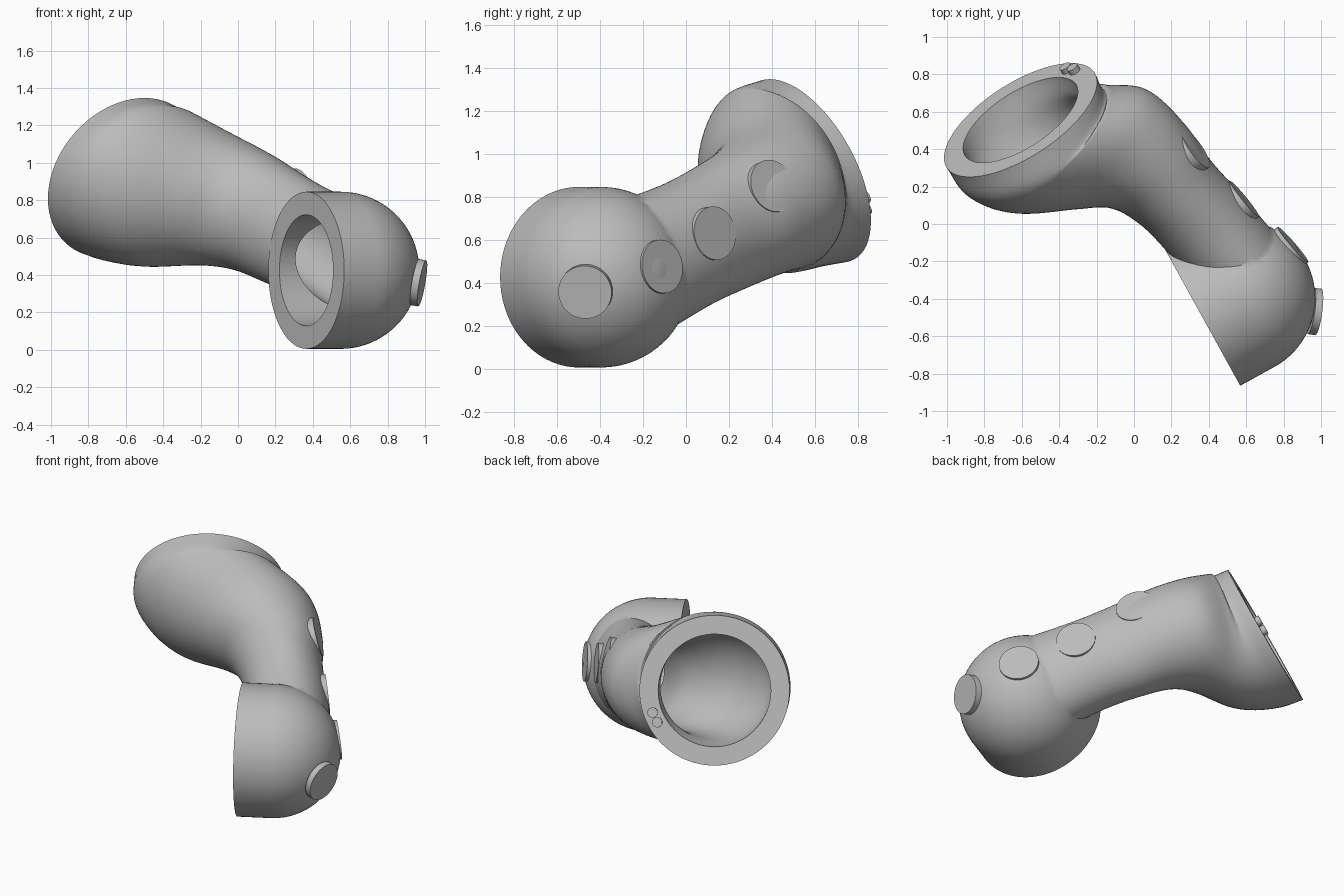
import bpy, bmesh, math
from mathutils import Vector

if "Cube" in bpy.data.objects:
    bpy.data.objects.remove(bpy.data.objects["Cube"])

grey = bpy.data.materials.new("matte_grey")
grey.use_nodes = True
grey.diffuse_color = (0.5, 0.5, 0.5, 1)
grey.node_tree.nodes["Principled BSDF"].inputs["Base Color"].default_value = (0.5, 0.5, 0.5, 1)

SIDES = 72


def frame(normal):
    n = Vector(normal).normalized()
    side = n.cross(Vector((0, 0, 1))).normalized()
    return n, side, side.cross(n)


def loft(name, sections):
    """Closed solid through elliptical sections (centre, normal, half width, half height)."""
    bm = bmesh.new()
    rings = []
    for centre, normal, rw, rh in sections:
        n, side, up = frame(normal)
        angles = [2 * math.pi * i / SIDES for i in range(SIDES)]
        rings.append([bm.verts.new(Vector(centre) + side * rw * math.cos(a) + up * rh * math.sin(a))
                      for a in angles])
    for a, b in zip(rings, rings[1:]):
        for i in range(SIDES):
            j = (i + 1) % SIDES
            bm.faces.new((a[i], a[j], b[j], b[i]))
    bm.faces.new(rings[0])
    bm.faces.new(rings[-1])
    bmesh.ops.recalc_face_normals(bm, faces=bm.faces)
    mesh = bpy.data.meshes.new(name)
    bm.to_mesh(mesh)
    bm.free()
    mesh.materials.append(grey)
    obj = bpy.data.objects.new(name, mesh)
    bpy.context.collection.objects.link(obj)
    return obj


def smooth_sections(keys, steps=8):
    """Catmull-Rom blend of the key sections."""
    rows = [Vector((*c, *Vector(n).normalized(), w, h)) for c, n, w, h in keys]
    rows = [rows[0] * 2 - rows[1]] + rows + [rows[-1] * 2 - rows[-2]]
    out = []
    for k in range(1, len(rows) - 2):
        p, q, r, s = rows[k - 1:k + 3]
        for i in range(steps + (k == len(rows) - 3)):
            t = i / steps
            v = (q * 2 + (r - p) * t + (p * 2 - q * 5 + r * 4 - s) * t ** 2
                 + (q * 3 - p - r * 3 + s) * t ** 3) / 2
            out.append((v[0:3], v[3:6], v[6], v[7]))
    return out


def dome_sections(radius, start):
    """Straight collar closed by a hemisphere, along the lower opening's axis."""
    axis = Vector(LOW_AXIS).normalized()
    steps = [(start, radius)]
    for i in range(25):
        a = math.radians(89) * i / 24
        steps.append((0.21 + radius * math.sin(a), radius * math.cos(a)))
    return [(Vector(LOW_CENTRE) + axis * t, axis, r, r) for t, r in steps]


def boolean(target, tool, operation):
    tool.hide_render = True
    mod = target.modifiers.new(operation.lower(), "BOOLEAN")
    mod.operation = operation
    mod.solver = "EXACT"
    mod.object = tool
    bpy.context.view_layer.objects.active = target
    bpy.ops.object.modifier_apply(modifier=mod.name)
    bpy.data.objects.remove(tool)


def disc(name, centre, normal, radius, depth):
    n = Vector(normal).normalized()
    c = Vector(centre)
    return loft(name, [(c - n * depth, n, radius, radius), (c, n, radius, radius)])


LOW_CENTRE = (0.365, -0.497, 0.425)
LOW_AXIS = (0.875, 0.483, 0)
TOP_CENTRE = (-0.607, 0.556, 0.92)
TOP_NORMAL = (-0.49, 0.76, 0.42)
MID = (-0.634, 0.70, 0.33)

# Arm of the bent tube, from the wide upper opening to the elbow
keys = [
    (TOP_CENTRE, TOP_NORMAL, 0.47, 0.47),
    ((-0.53, 0.44, 0.89), (-0.57, 0.71, 0.40), 0.46, 0.46),
    ((-0.38, 0.40, 0.86), (-0.78, 0.57, 0.25), 0.42, 0.43),
    ((-0.12, 0.40, 0.80), (-0.83, 0.50, 0.25), 0.37, 0.36),
    ((0.07, 0.31, 0.735), (-0.69, 0.65, 0.32), 0.30, 0.325),
    ((0.22, 0.17, 0.66), MID, 0.255, 0.31),
    ((0.38, 0.0, 0.575), MID, 0.25, 0.305),
    ((0.58, -0.235, 0.46), MID, 0.25, 0.33),
]
body = loft("bent_tube", smooth_sections(keys))
boolean(body, loft("elbow_cap", dome_sections(0.42, 0)), "UNION")

# Hollow passage through both openings
bore = [(c, n, w * 0.75, h * 0.75) for c, n, w, h in keys]
mouth = Vector(TOP_CENTRE) + Vector(TOP_NORMAL) * 0.06
bore_keys = [(mouth, TOP_NORMAL, 0.353, 0.353)] + bore
boolean(body, loft("arm_bore", smooth_sections(bore_keys)), "DIFFERENCE")
boolean(body, loft("cap_bore", dome_sections(0.297, -0.05)), "DIFFERENCE")

# Round buttons along the outer side
buttons = [
    ((0.985, -0.47, 0.355), (0.97, -0.13, -0.17)),
    ((0.85, -0.11, 0.475), (0.755, 0.655, 0.1)),
    ((0.59, 0.135, 0.63), (0.77, 0.63, 0.1)),
    ((0.33, 0.405, 0.85), (0.79, 0.56, 0.27)),
]
parts = [body]
for i, (c, n) in enumerate(buttons):
    parts.append(disc(f"button_{i + 1}", c, n, 0.125, 0.04))

# Two small pins on the upper rim
n, side, up = frame(TOP_NORMAL)
for i, (a, b) in enumerate([(0.385, -0.145), (0.355, -0.205)]):
    c = Vector(TOP_CENTRE) + side * a + up * b + n * 0.03
    parts.append(disc(f"rim_pin_{i + 1}", c, n, 0.032, 0.05))

bpy.ops.object.select_all(action="DESELECT")
for p in parts:
    p.select_set(True)
bpy.context.view_layer.objects.active = body
bpy.ops.object.shade_smooth_by_angle(angle=math.radians(35))
